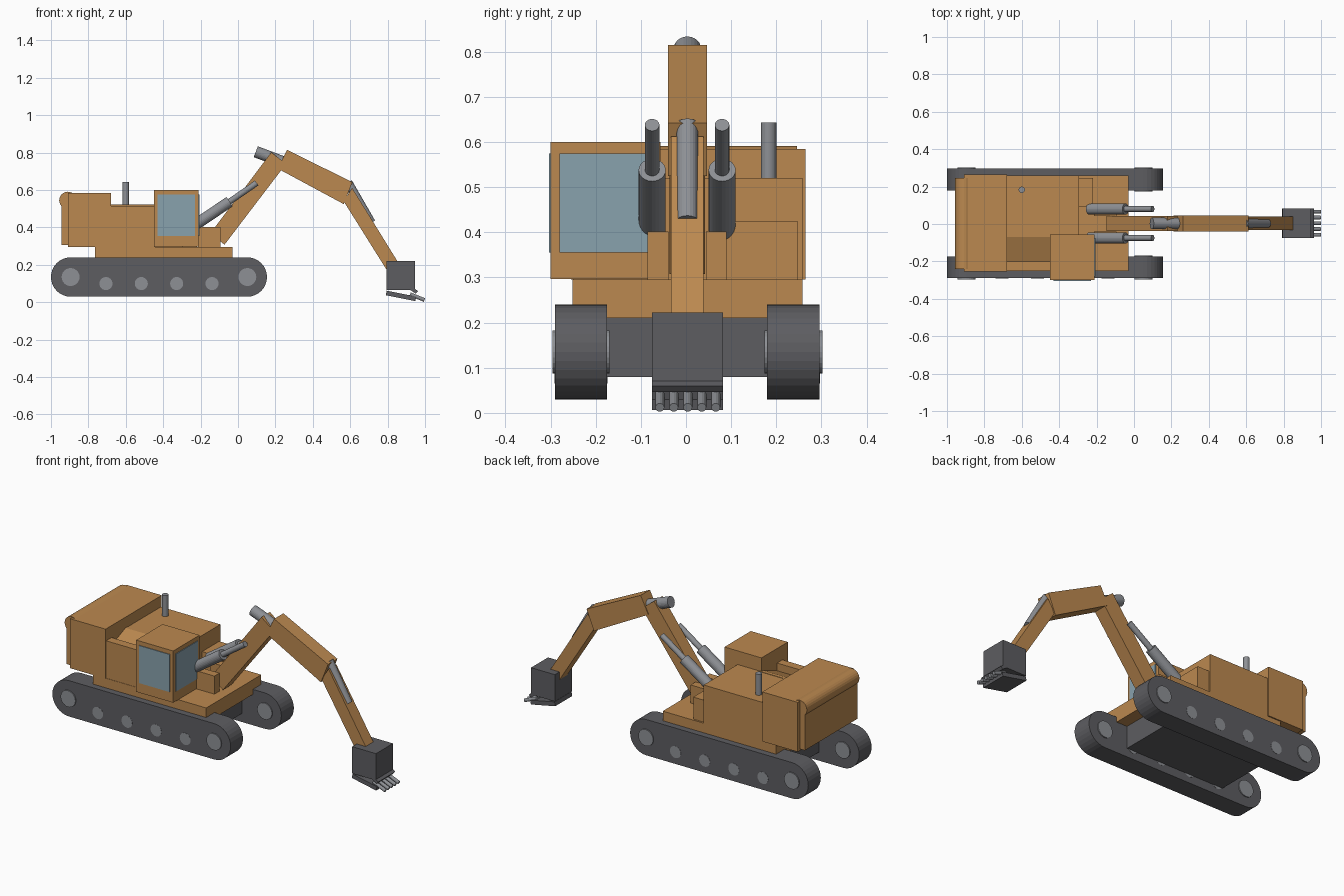
import bpy, bmesh, math
from mathutils import Vector

if "Cube" in bpy.data.objects:
    bpy.data.objects.remove(bpy.data.objects["Cube"])


def material(name, rgb):
    m = bpy.data.materials.new(name)
    m.diffuse_color = (*rgb, 1)
    m.use_nodes = True
    m.node_tree.nodes["Principled BSDF"].inputs["Base Color"].default_value = m.diffuse_color
    return m


ORANGE = material("orange_paint", (0.50, 0.25, 0.08))
DARK = material("dark_steel", (0.11, 0.11, 0.12))
STEEL = material("steel", (0.27, 0.28, 0.30))
GLASS = material("window_glass", (0.25, 0.36, 0.42))


def finish(name, bm, mat):
    bmesh.ops.recalc_face_normals(bm, faces=bm.faces)
    mesh = bpy.data.meshes.new(name)
    bm.to_mesh(mesh)
    bm.free()
    mesh.materials.append(mat)
    ob = bpy.data.objects.new(name, mesh)
    bpy.context.collection.objects.link(ob)
    return ob


def prism(name, points, offset, mat):
    """Extrude a closed 3D outline along an offset."""
    bm = bmesh.new()
    face = bm.faces.new([bm.verts.new(p) for p in points])
    new = bmesh.ops.extrude_face_region(bm, geom=[face])["geom"]
    bmesh.ops.translate(bm, vec=offset,
                        verts=[v for v in new if isinstance(v, bmesh.types.BMVert)])
    return finish(name, bm, mat)


def side_profile(name, xz, y0, y1, mat):
    return prism(name, [(x, y0, z) for x, z in xz], (0, y1 - y0, 0), mat)


def box(name, x, y, z, mat):
    return side_profile(name, [(x[0], z[0]), (x[1], z[0]), (x[1], z[1]), (x[0], z[1])],
                        y[0], y[1], mat)


def rod(name, a, b, r, mat, sides=24):
    a, b = Vector(a), Vector(b)
    bm = bmesh.new()
    bmesh.ops.create_cone(bm, cap_ends=True, segments=sides, radius1=r, radius2=r,
                          depth=(b - a).length)
    ob = finish(name, bm, mat)
    ob.location = (a + b) / 2
    ob.rotation_mode = 'QUATERNION'
    ob.rotation_quaternion = (b - a).to_track_quat('Z', 'Y')
    return ob


# Tracks: stadium outline, end hubs and small rollers
X0, X1, ZC, R = -0.895, 0.05, 0.135, 0.105
outline = []
for cx, start in ((X1, -90), (X0, 90)):
    for i in range(17):
        t = math.radians(start + i * 180 / 16)
        outline.append((cx + R * math.cos(t), ZC + R * math.sin(t)))
for side, y0, y1 in (("right", -0.29, -0.175), ("left", 0.18, 0.296)):
    side_profile(side + "_track", outline, y0, y1, DARK)
    for i, cx in enumerate((X0, X1)):
        rod(f"{side}_hub_{i}", (cx, y0 - 0.006, ZC), (cx, y1 + 0.006, ZC), 0.048, STEEL)
    for i in range(1, 5):
        cx = X0 + (X1 - X0) * i / 5
        rod(f"{side}_roller_{i}", (cx, y0 - 0.001, 0.10), (cx, y1 + 0.001, 0.10), 0.035, STEEL)

# Undercarriage and turntable deck
box("undercarriage", (-0.74, -0.10), (-0.176, 0.181), (0.08, 0.212), DARK)
box("deck", (-0.765, -0.03), (-0.252, 0.258), (0.21, 0.296), ORANGE)

# Engine body: sloped channel behind the cab, hood reaching further forward
channel = [(-0.25, 0.295), (-0.05, 0.295), (-0.05, 0.522), (-0.07, 0.522),
           (-0.20, 0.47), (-0.20, 0.515), (-0.25, 0.515)]
prism("cab_side_body", [(-0.90, y, z) for y, z in channel], (0.455, 0, 0), ORANGE)
box("engine_hood", (-0.90, -0.295), (-0.06, 0.258), (0.295, 0.52), ORANGE)
box("toolbox", (-0.30, -0.22), (0.09, 0.247), (0.295, 0.425), ORANGE)

# Counterweight with rounded rear top edge
box("counterweight", (-0.91, -0.68), (-0.255, 0.265), (0.295, 0.585), ORANGE)
box("rear_panel", (-0.943, -0.90), (-0.24, 0.246), (0.305, 0.545), ORANGE)
rod("rear_roll", (-0.91, -0.24, 0.545), (-0.91, 0.246, 0.545), 0.046, ORANGE)
rod("exhaust", (-0.60, 0.183, 0.50), (-0.60, 0.183, 0.643), 0.017, STEEL)

# Cab with side and front windows
box("cab", (-0.45, -0.21), (-0.30, -0.056), (0.297, 0.60), ORANGE)
box("side_window", (-0.43, -0.23), (-0.304, -0.29), (0.355, 0.575), GLASS)
box("front_window", (-0.22, -0.206), (-0.28, -0.076), (0.355, 0.575), GLASS)

# Boom brackets and lift cylinders
for side, y0, y1, yc in (("right", -0.085, -0.039, -0.075), ("left", 0.044, 0.09, 0.08)):
    box(side + "_boom_bracket", (-0.213, -0.093), (y0, y1), (0.295, 0.402), ORANGE)
    rod(side + "_lift_barrel", (-0.24, yc, 0.406), (-0.045, yc, 0.538), 0.03, STEEL)
    rod(side + "_lift_rod", (-0.06, yc, 0.528), (0.10, yc, 0.638), 0.016, STEEL)

# Boom, upper boom and stick
side_profile("lower_boom", [(-0.148, 0.368), (-0.072, 0.308), (0.257, 0.74), (0.178, 0.802)],
             -0.037, 0.042, ORANGE)
side_profile("upper_boom", [(0.262, 0.815), (0.612, 0.642), (0.565, 0.525), (0.212, 0.715)],
             -0.04, 0.046, ORANGE)
side_profile("stick", [(0.61, 0.612), (0.855, 0.215), (0.80, 0.165), (0.565, 0.54)],
             -0.033, 0.039, ORANGE)

# Stick and bucket cylinders
rod("stick_barrel", (0.095, 0.003, 0.805), (0.32, 0.003, 0.72), 0.031, STEEL)
rod("stick_piston", (0.30, 0.003, 0.728), (0.61, 0.003, 0.605), 0.016, STEEL)
rod("bucket_cylinder", (0.588, 0.003, 0.64), (0.712, 0.003, 0.425), 0.024, STEEL)

# Bucket with cutting lip and teeth
box("bucket", (0.793, 0.947), (-0.075, 0.082), (0.065, 0.222), DARK)
side_profile("bucket_lip", [(0.795, 0.062), (0.953, 0.03), (0.948, 0.006), (0.79, 0.038)],
             -0.075, 0.082, DARK)
side_profile("lip_edge", [(0.93, 0.082), (0.962, 0.06), (0.95, 0.046), (0.92, 0.066)],
             -0.075, 0.082, DARK)
for i in range(5):
    y = -0.058 + i * 0.031
    rod(f"tooth_{i + 1}", (0.92, y, 0.043), (0.997, y, 0.012), 0.010, STEEL, 12)
